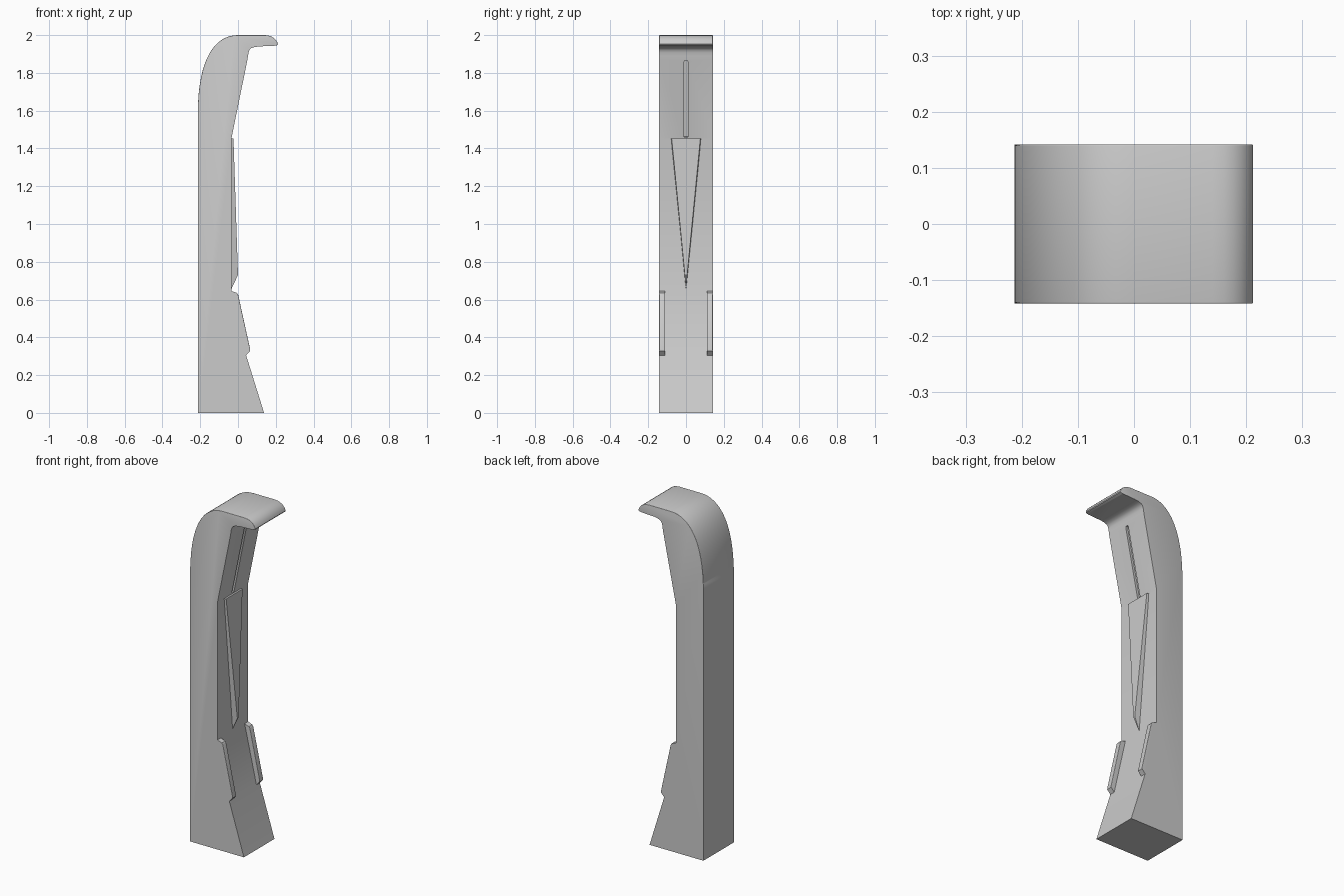
import bpy, bmesh
from mathutils import Vector

if "Cube" in bpy.data.objects:
    bpy.data.objects.remove(bpy.data.objects["Cube"])

HALF = 0.142  # half depth of the body


def bezier(p0, p1, p2, p3, n):
    pts = []
    for i in range(n + 1):
        t = i / n
        s = 1 - t
        p = (Vector(p0) * s**3 + Vector(p1) * 3 * s * s * t
             + Vector(p2) * 3 * s * t * t + Vector(p3) * t**3)
        pts.append(tuple(p))
    return pts


def finish(bm, name):
    bmesh.ops.recalc_face_normals(bm, faces=bm.faces)
    me = bpy.data.meshes.new(name)
    bm.to_mesh(me)
    bm.free()
    ob = bpy.data.objects.new(name, me)
    bpy.context.collection.objects.link(ob)
    return ob


def prism(name, profile, y0, y1, pick=None, width=0.01):
    """Extrude an x-z profile along y; round the edges chosen by pick."""
    bm = bmesh.new()
    face = bm.faces.new([bm.verts.new((x, y0, z)) for x, z in profile])
    ext = bmesh.ops.extrude_face_region(bm, geom=[face])["geom"]
    bmesh.ops.translate(bm, vec=(0, y1 - y0, 0),
                        verts=[v for v in ext if isinstance(v, bmesh.types.BMVert)])
    bmesh.ops.recalc_face_normals(bm, faces=bm.faces)
    if pick:
        edges = [e for e in bm.edges if pick(e.verts[0].co, e.verts[1].co)]
        bmesh.ops.bevel(bm, geom=edges, offset=width, segments=3, profile=0.5,
                        affect='EDGES', clamp_overlap=True)
    return finish(bm, name)


def smooth(ob):
    bpy.ops.object.select_all(action='DESELECT')
    ob.select_set(True)
    bpy.context.view_layer.objects.active = ob
    bpy.ops.object.shade_smooth_by_angle(angle=0.55)


# Body: side profile with a rounded back and a hooked top
profile = [(-0.213, 0), (0.138, 0), (0.043, 0.305), (-0.035, 0.65), (-0.035, 1.452), (0.05, 1.87)]
profile += bezier((0.053, 1.89), (0.058, 1.925), (0.06, 1.935), (0.11, 1.94), 5)
profile += [(0.2, 1.944), (0.21, 1.948)]
profile += bezier((0.212, 1.953), (0.205, 1.975), (0.185, 2.0), (0.14, 2.0), 6)
profile += bezier((0.0, 2.0), (-0.12, 2.0), (-0.213, 1.88), (-0.213, 1.58), 16)


def hook_rim(a, b):
    on_side = abs(a.y - b.y) < 1e-5
    outer = min(a.z, b.z) > 1.6 and (max(a.z, b.z) > 1.955 or max(a.x, b.x) < 0 or min(a.x, b.x) > 0.19)
    return on_side and outer


body = prism("body", profile, -HALF, HALF, hook_rim, 0.01)

# Groove: narrow slot cut in the sloping upper face, rounded at its top
slope = Vector((0.085, 0, 0.418)).normalized()
depth_dir = Vector((slope.z, 0, -slope.x))
start = Vector((-0.035, 0, 1.452))
bm = bmesh.new()
outline = [(-0.010, 0.008), (0.010, 0.008), (0.010, 0.415), (0.006, 0.423),
           (-0.006, 0.423), (-0.010, 0.415)]
rings = [[bm.verts.new(start + slope * s + depth_dir * d + Vector((0, y, 0)))
          for y, s in outline] for d in (-0.014, 0.02)]
bm.faces.new(rings[0])
bm.faces.new(rings[1])
for i in range(len(outline)):
    j = (i + 1) % len(outline)
    bm.faces.new((rings[0][i], rings[0][j], rings[1][j], rings[1][i]))
cutter = finish(bm, "groove_cutter")
cutter.hide_render = True
mod = body.modifiers.new("groove", 'BOOLEAN')
mod.operation = 'DIFFERENCE'
mod.solver = 'EXACT'
mod.object = cutter
bpy.context.view_layer.objects.active = body
bpy.ops.object.modifier_apply(modifier="groove")
bpy.data.objects.remove(cutter)
smooth(body)

# Wedge: long raised triangle tapering to a point on the middle face
bm = bmesh.new()
back = [bm.verts.new(c) for c in ((-0.04, -0.08, 1.453), (-0.04, 0.08, 1.453), (-0.04, 0, 0.645))]
front = [bm.verts.new(c) for c in ((-0.024, -0.076, 1.453), (-0.024, 0.076, 1.453),
                                   (0, 0.006, 0.73), (0, -0.006, 0.73))]
bm.faces.new(back)
bm.faces.new(front)
bm.faces.new((back[0], back[1], front[1], front[0]))
bm.faces.new((back[1], back[2], front[2], front[1]))
bm.faces.new((back[2], back[0], front[0], front[3]))
bm.faces.new((back[2], front[3], front[2]))
finish(bm, "wedge")

# Rails: a pair of rounded strips along the edges of the lower slope
rail = [(0.025, 0.31), (0.043, 0.305), (0.064, 0.328), (0.064, 0.338),
        (0.001, 0.625), (-0.006, 0.635), (-0.034, 0.645), (-0.05, 0.64)]


def rail_rim(a, b):
    return abs(a.y - b.y) < 1e-5 and abs(a.z - b.z) > 0.2 and max(a.x, b.x) > 0.06


for side, label in ((-1, "front"), (1, "back")):
    ys = sorted((side * 0.11, side * HALF))
    smooth(prism(label + "_rail", rail, ys[0], ys[1], rail_rim, 0.007))
